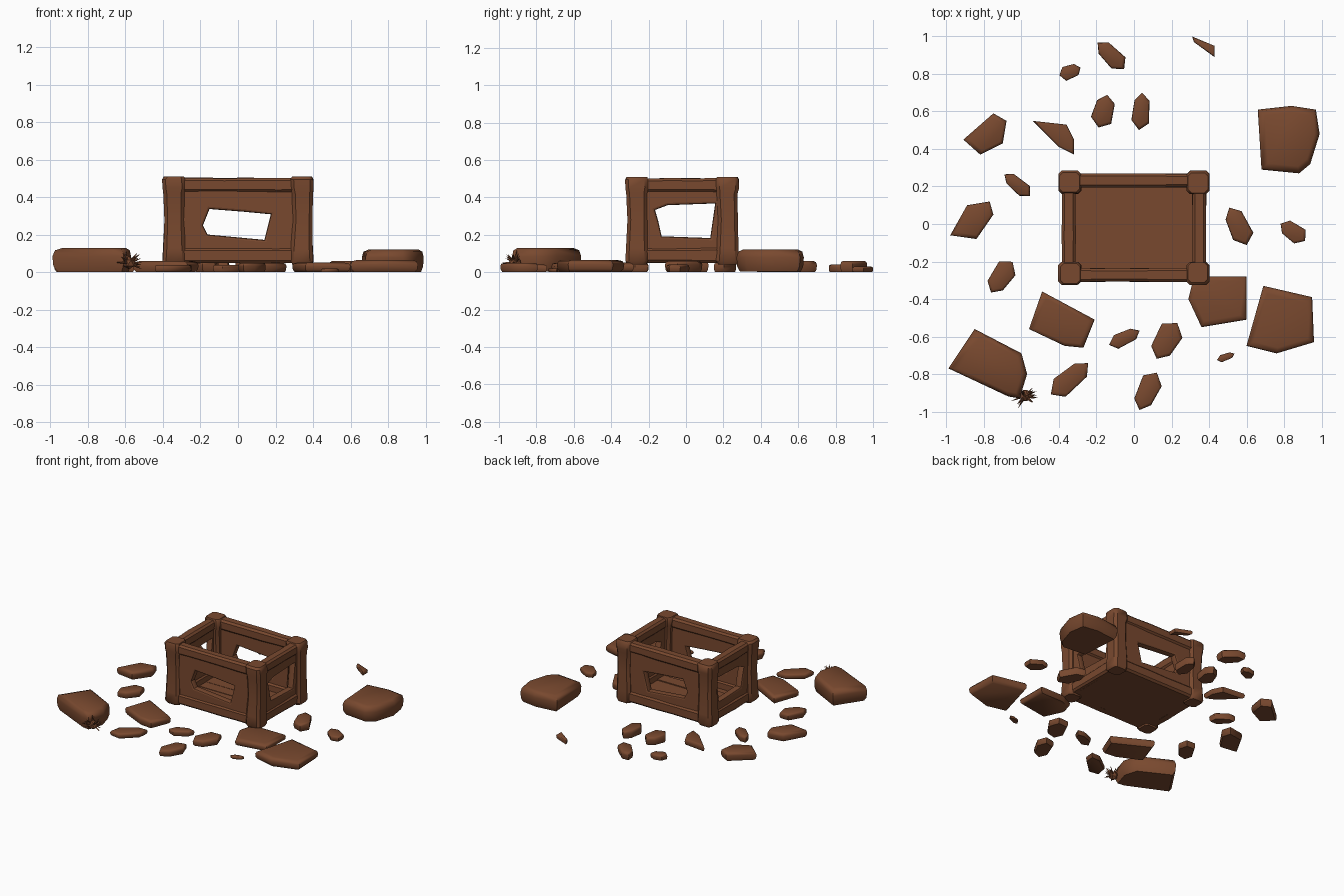
import bpy, bmesh, math, random
from mathutils import Matrix, Vector

random.seed(4)
cube = bpy.data.objects.get("Cube")
if cube:
    bpy.data.objects.remove(cube)

brown = bpy.data.materials.new("weathered brown")
brown.use_nodes = True
tone = (0.19, 0.066, 0.028, 1)
brown.diffuse_color = tone
brown.node_tree.nodes["Principled BSDF"].inputs["Base Color"].default_value = tone


def finish(ob, angle=40):
    ob.data.materials.clear()
    ob.data.materials.append(brown)
    bpy.ops.object.select_all(action="DESELECT")
    ob.select_set(True)
    bpy.context.view_layer.objects.active = ob
    bpy.ops.object.shade_smooth_by_angle(angle=math.radians(angle))
    return ob


def mesh_object(name, bm, angle=40):
    bmesh.ops.recalc_face_normals(bm, faces=bm.faces)
    mesh = bpy.data.meshes.new(name)
    bm.to_mesh(mesh)
    bm.free()
    ob = bpy.data.objects.new(name, mesh)
    bpy.context.collection.objects.link(ob)
    return finish(ob, angle)


def loft(bm, rings):
    """Skin a stack of equal rings and cap both ends."""
    loops = [[bm.verts.new(p) for p in ring] for ring in rings]
    for low, high in zip(loops, loops[1:]):
        for i in range(len(low)):
            j = (i + 1) % len(low)
            bm.faces.new((low[i], low[j], high[j], high[i]))
    bm.faces.new(loops[0][::-1])
    bm.faces.new(loops[-1])


def chamfered(w, d, cut):
    """Rectangle outline with cut corners."""
    pts = []
    for sx, sy in ((1, 1), (-1, 1), (-1, -1), (1, -1)):
        a = (sx * w, sy * (d - cut))
        b = (sx * (w - cut), sy * d)
        pts += [a, b] if sx * sy > 0 else [b, a]
    return pts


# Corner posts, flared at foot and head
def post(name, x, y):
    bm = bmesh.new()
    rings = []
    for z, half in ((0.04, 0.05), (0.06, 0.06), (0.13, 0.058), (0.28, 0.053),
                    (0.42, 0.056), (0.45, 0.061), (0.495, 0.061), (0.51, 0.053)):
        dx, dy = random.uniform(-.003, .003), random.uniform(-.003, .003)
        rings.append([(x + px + dx, y + py + dy, z) for px, py in chamfered(half, half, 0.018)])
    loft(bm, rings)
    mesh_object(name, bm)


# Worn beams between the posts
def beam(name, start, end, wide, tall):
    start, end = Vector(start), Vector(end)
    side = (end - start).cross(Vector((0, 0, 1))).normalized()
    bm = bmesh.new()
    rings = []
    for k in range(6):
        mid = start.lerp(end, k / 5)
        s = random.uniform(0.92, 1.02)
        rings.append([mid + side * px * s + Vector((0, 0, pz * s))
                      for px, pz in chamfered(wide, tall, 0.014)])
    loft(bm, rings)
    mesh_object(name, bm)


# Wall panel with a crooked window opening
def panel(name, half, hole, matrix):
    curve = bpy.data.curves.new(name, "CURVE")
    curve.dimensions = "2D"
    curve.fill_mode = "BOTH"
    curve.extrude = 0.014
    curve.bevel_depth = 0.012
    curve.bevel_resolution = 1
    outer = ((-half, 0.08), (half, 0.08), (half, 0.45), (-half, 0.45))
    for pts in (outer, hole):
        spline = curve.splines.new("POLY")
        spline.points.add(len(pts) - 1)
        for p, (u, v) in zip(spline.points, pts):
            p.co = (u, v, 0, 1)
        spline.use_cyclic_u = True
    ob = bpy.data.objects.new(name, curve)
    bpy.context.collection.objects.link(ob)
    ob.matrix_world = matrix
    bpy.ops.object.select_all(action="DESELECT")
    ob.select_set(True)
    bpy.context.view_layer.objects.active = ob
    bpy.ops.object.convert(target="MESH")
    finish(bpy.context.view_layer.objects.active)


PX, FRONT, BACK = 0.342, -0.262, 0.222
for side, sx in (("left", 1), ("right", -1)):
    post("front_%s_post" % side, sx * PX, FRONT)
    post("back_%s_post" % side, sx * PX, BACK)

long_hole = [(-.2, .25), (-.16, .35), (.03, .335), (.19, .32), (.15, .16), (-.17, .19)]
short_hole = [(-.18, .34), (-.1, .37), (.17, .38), (.14, .17), (-.14, .18), (-.16, .27)]
upright = Matrix.Rotation(math.pi / 2, 4, "X")
turned = Matrix.Rotation(math.pi / 2, 4, "Z") @ upright
for side, y in (("front", -0.272), ("back", 0.232)):
    beam(side + "_top_rail", (-PX, y, .465), (PX, y, .465), .038, .039)
    beam(side + "_bottom_rail", (-PX, y, .09), (PX, y, .09), .038, .042)
    panel(side + "_panel", 0.32, long_hole, Matrix.Translation((0, y, 0)) @ upright)
for side, x in (("left", 0.348), ("right", -0.348)):
    beam(side + "_top_rail", (x, FRONT, .465), (x, BACK, .465), .038, .039)
    beam(side + "_bottom_rail", (x, FRONT, .09), (x, BACK, .09), .038, .042)
    panel(side + "_panel", 0.25, short_hole, Matrix.Translation((x, 0, 0)) @ turned)

# Plank floor
for k in range(6):
    y = -0.225 + k * 0.082
    bm = bmesh.new()
    top = 0.075 + random.uniform(-.004, .004)
    rings = [[(px, y + py, z) for px, py in chamfered(0.35, 0.042, 0.004)] for z in (0.05, top)]
    loft(bm, rings)
    mesh_object("floor_plank_%d" % (k + 1), bm)


# Broken stone slab from an outline in hundredths
def slab(name, height, outline):
    pts = [Vector((x / 100, y / 100, 0)) for x, y in outline]
    mid = sum(pts, Vector()) / len(pts)
    bm = bmesh.new()
    rings = []
    for scale, level in ((0.9, 0.02), (0.98, 0.25), (1, 0.65), (0.95, 0.9), (0.8, 1)):
        rings.append([mid + (p - mid) * scale + Vector((0, 0, height * level)) for p in pts])
    loft(bm, rings)
    mesh_object(name, bm, 50)


slab("back_left_slab", .122, [(66, 61), (84, 63), (97, 61), (99, 48), (94, 32), (88, 27), (68, 29)])
slab("front_left_slab", .066, [(69, -33), (95, -39), (96, -63), (76, -69), (60, -65)])
slab("front_right_slab", .13, [(-85, -56), (-60, -69), (-57, -80), (-61, -93), (-67, -92), (-99, -77)])
slab("front_middle_slab", .06, [(-49, -36), (-21, -51), (-27, -66), (-37, -65), (-56, -56)])
slab("front_corner_slab", .052, [(31, -32), (40, -28), (60, -28), (60, -51), (36, -55), (29, -40)])
slab("back_right_chunk", .065, [(-91, 45), (-75, 59), (-68, 55), (-70, 43), (-82, 37)])
slab("side_right_chunk", .06, [(-98, -6), (-89, 10), (-77, 12), (-75, 5), (-84, -8)])
slab("back_shard", .045, [(-54, 55), (-36, 53), (-32, 45), (-32, 37), (-40, 41)])
slab("thin_shard", .03, [(31, 100), (43, 95), (43, 89), (32, 97)])

# Smaller chips share one pointed outline: x, y, half length, half width, angle, height
chip_shape = ((1, .1), (.55, .85), (-.5, 1), (-1, .1), (-.6, -.9), (.6, -.75))
chips = (
    (-34, -83, 13, 6, 40, 4), (7, -89, 11, 6, 245, 5), (17, -62, 11, 7, 240, 5),
    (-5, -61, 9, 4, 25, 4), (49, -71, 5, 2, 20, 2), (56, -1, 11, 6, 115, 6),
    (85, -4, 8, 5, 145, 4), (4, 60, 10, 5, 85, 6), (-16, 60, 9, 6, 75, 6),
    (-12, 90, 10, 5, 135, 6), (-34, 81, 6, 4, 20, 4), (-62, 21, 9, 4, 140, 5),
    (-71, -28, 10, 6, 235, 5))
for n, (x, y, length, width, angle, height) in enumerate(chips):
    c, s = math.cos(math.radians(angle)), math.sin(math.radians(angle))
    ring = [(x + u * length * c - v * width * s, y + u * length * s + v * width * c)
            for u, v in chip_shape]
    slab("stone_chip_%d" % (n + 1), height / 100, ring)

# Dry tuft of spikes by the front right slab
bm = bmesh.new()
root = Vector((-0.58, -0.915, 0.05))
bmesh.ops.create_icosphere(bm, subdivisions=1, radius=0.035, matrix=Matrix.Translation(root))
for k in range(22):
    way = Vector((random.uniform(-.8, 1), random.uniform(-1, .7), random.uniform(-.3, 1))).normalized()
    reach = random.uniform(0.055, 0.08)
    spin = way.to_track_quat("Z", "Y").to_matrix().to_4x4()
    bmesh.ops.create_cone(bm, segments=4, radius1=0.01, radius2=0.0005, depth=reach, cap_ends=True,
                          matrix=Matrix.Translation(root + way * reach / 2) @ spin)
mesh_object("dry_tuft", bm, 20)
